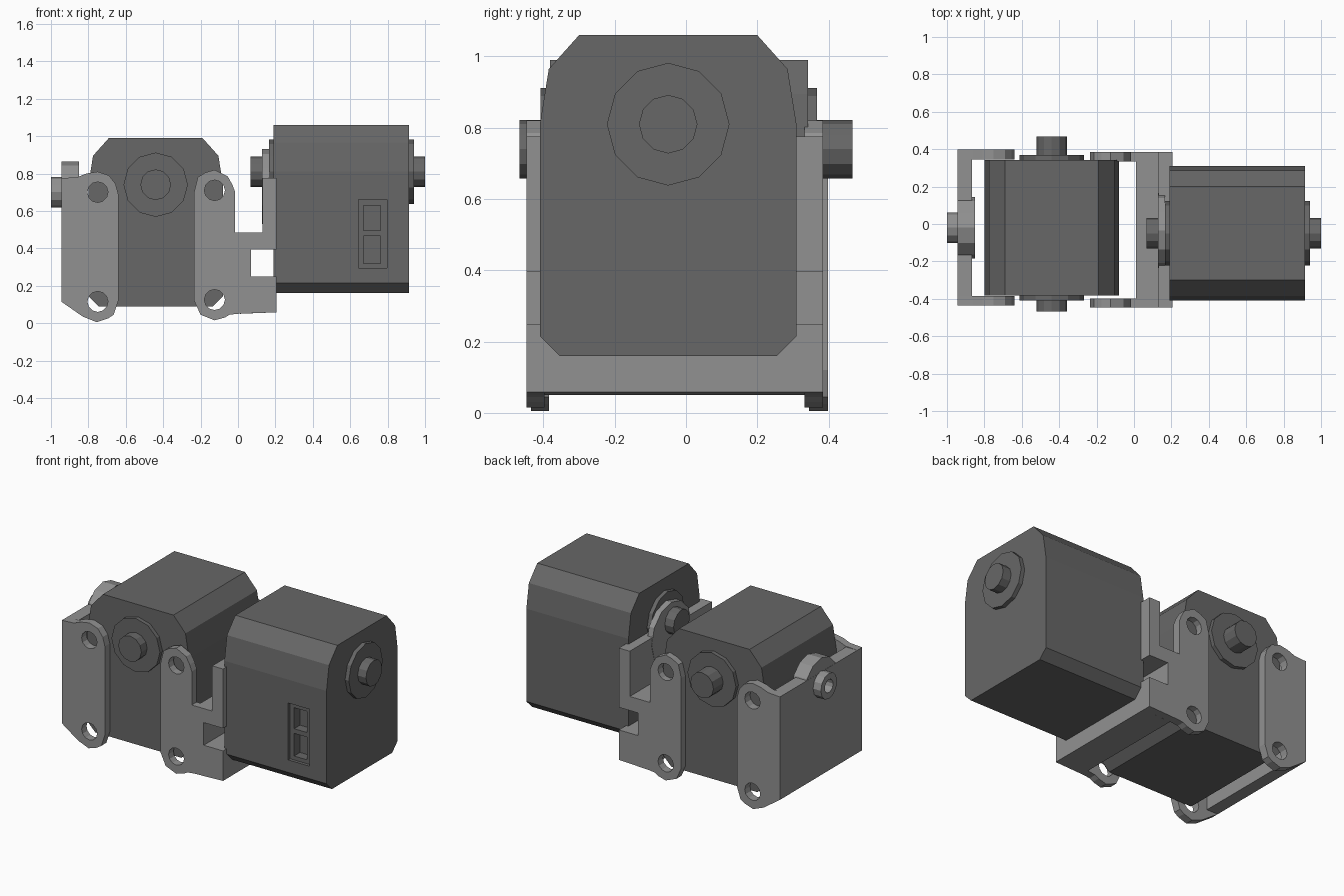
import bpy, bmesh, math
from mathutils import Matrix, Vector

cube = bpy.data.objects.get("Cube")
if cube:
    bpy.data.objects.remove(cube)


def material(name, value):
    m = bpy.data.materials.new(name)
    m.use_nodes = True
    m.diffuse_color = (value, value, value, 1)
    m.node_tree.nodes["Principled BSDF"].inputs["Base Color"].default_value = (value, value, value, 1)
    return m


DARK = material("dark grey", 0.135)
LIGHT = material("light grey", 0.285)


def prism(name, points, axis, lo, hi, mat, place=Matrix()):
    """Extrude a 2D outline along the x or y axis."""
    bm = bmesh.new()
    rings = []
    for t in (lo, hi):
        rings.append([bm.verts.new((t, u, v) if axis == "x" else (u, t, v)) for u, v in points])
    bm.faces.new(rings[0])
    bm.faces.new(rings[1])
    n = len(points)
    for i in range(n):
        j = (i + 1) % n
        bm.faces.new((rings[0][i], rings[0][j], rings[1][j], rings[1][i]))
    bmesh.ops.transform(bm, matrix=place, verts=bm.verts)
    bmesh.ops.recalc_face_normals(bm, faces=bm.faces)
    mesh = bpy.data.meshes.new(name)
    bm.to_mesh(mesh)
    bm.free()
    mesh.materials.append(mat)
    ob = bpy.data.objects.new(name, mesh)
    bpy.context.collection.objects.link(ob)
    return ob


def circle(u, v, r, n=12):
    return [(u + r * math.cos(math.tau * i / n), v + r * math.sin(math.tau * i / n)) for i in range(n)]


def rect(u0, u1, v0, v1):
    return [(u0, v0), (u1, v0), (u1, v1), (u0, v1)]


def cut(ob, cutters):
    """Subtract the cutters, then remove them."""
    for c in cutters:
        mod = ob.modifiers.new("cut", "BOOLEAN")
        mod.operation = "DIFFERENCE"
        mod.solver = "EXACT"
        mod.object = c
    deps = bpy.context.evaluated_depsgraph_get()
    mesh = bpy.data.meshes.new_from_object(ob.evaluated_get(deps))
    ob.modifiers.clear()
    ob.data = mesh
    for c in cutters:
        bpy.data.objects.remove(c)


def motor(label, place):
    """Motor with its shaft on local x and the shaft axis at the origin."""
    half = [(0.25, 0.25), (0.335, 0.155), (0.36, 0), (0.36, -0.595), (0.305, -0.65)]
    outline = half + [(-u, v) for u, v in reversed(half)]
    body = prism(label + "_motor_body", outline, "x", -0.362, 0.362, DARK, place)
    # connector recess with two sockets
    recess = [prism("recess_cutter", rect(0.09, 0.243, -0.515, -0.15), "y", -0.4, -0.34, DARK, place)]
    for lo, hi in ((-0.49, -0.345), (-0.315, -0.18)):
        recess.append(prism("socket_cutter", rect(0.118, 0.21, lo, hi), "y", -0.4, -0.28, DARK, place))
    cut(body, recess)
    # flanges and shaft ends
    for side, a, b, c in (("front", 0.362, 0.388, 0.447), ("back", -0.362, -0.388, -0.487)):
        prism(f"{label}_{side}_flange", circle(0, 0, 0.172), "x", a, b, DARK, place)
        prism(f"{label}_{side}_shaft", circle(0, 0, 0.082), "x", b, c, DARK, place)


motor("left", Matrix.Translation(Vector((0.553, -0.05, 0.81))))
motor("right", Matrix.Translation(Vector((-0.44, -0.02, 0.74))) @ Matrix.Rotation(-math.pi / 2, 4, "Z"))


def side_plates(label, outline, spans, holes):
    for side, (lo, hi) in zip(("front", "back"), spans):
        plate = prism(f"{label}_{side}_plate", outline, "y", lo, hi, LIGHT)
        cut(plate, [prism("hole_cutter", circle(u, v, 0.055), "y", lo - 0.1, hi + 0.1, LIGHT)
                    for u, v in holes])


# right bracket: two side plates, a web and a bored boss
side_plates("right_bracket",
            [(-0.945, 0.775), (-0.86, 0.78), (-0.81, 0.8), (-0.75, 0.81), (-0.69, 0.79),
             (-0.655, 0.745), (-0.64, 0.69), (-0.64, 0.12), (-0.665, 0.045), (-0.695, 0.025),
             (-0.755, 0.005), (-0.83, 0.035), (-0.945, 0.115)],
            ((-0.435, -0.385), (0.345, 0.398)),
            ((-0.75, 0.70), (-0.75, 0.115)))
bore = circle(-0.02, 0.70, 0.042)
for name, outline, lo, hi in (("web", rect(-0.385, 0.345, 0.115, 0.775), -0.945, -0.865),
                              ("boss", circle(-0.02, 0.70, 0.165), -0.944, -0.85),
                              ("collar", circle(-0.02, 0.70, 0.082), -1.0, -0.94)):
    part = prism("right_bracket_" + name, outline, "x", lo, hi, LIGHT)
    cut(part, [prism("bore_cutter", bore, "x", -1.1, -0.8, LIGHT)])

# left bracket: stepped section with a slot, side plates and a boss
step = [(0.13, 0.485), (0.13, 0.775), (0.207, 0.775), (0.207, 0.395), (0.07, 0.395),
        (0.07, 0.25), (0.207, 0.25), (0.207, 0.058)]
tab = [(0.0, 0.05), (-0.045, 0.045), (-0.07, 0.03), (-0.125, 0.015), (-0.2, 0.045),
       (-0.235, 0.12), (-0.235, 0.7), (-0.215, 0.78), (-0.175, 0.805), (-0.125, 0.82),
       (-0.055, 0.785), (-0.03, 0.74), (-0.015, 0.7), (-0.015, 0.485)]
side_plates("left_bracket", step + tab, ((-0.447, -0.397), (0.333, 0.384)),
            ((-0.125, 0.71), (-0.125, 0.125)))
prism("left_bracket_web", step + [(0.012, 0.05), (0.012, 0.485)], "y", -0.397, 0.333, LIGHT)
prism("left_bracket_boss", circle(-0.035, 0.73, 0.2), "x", 0.128, 0.165, LIGHT)
